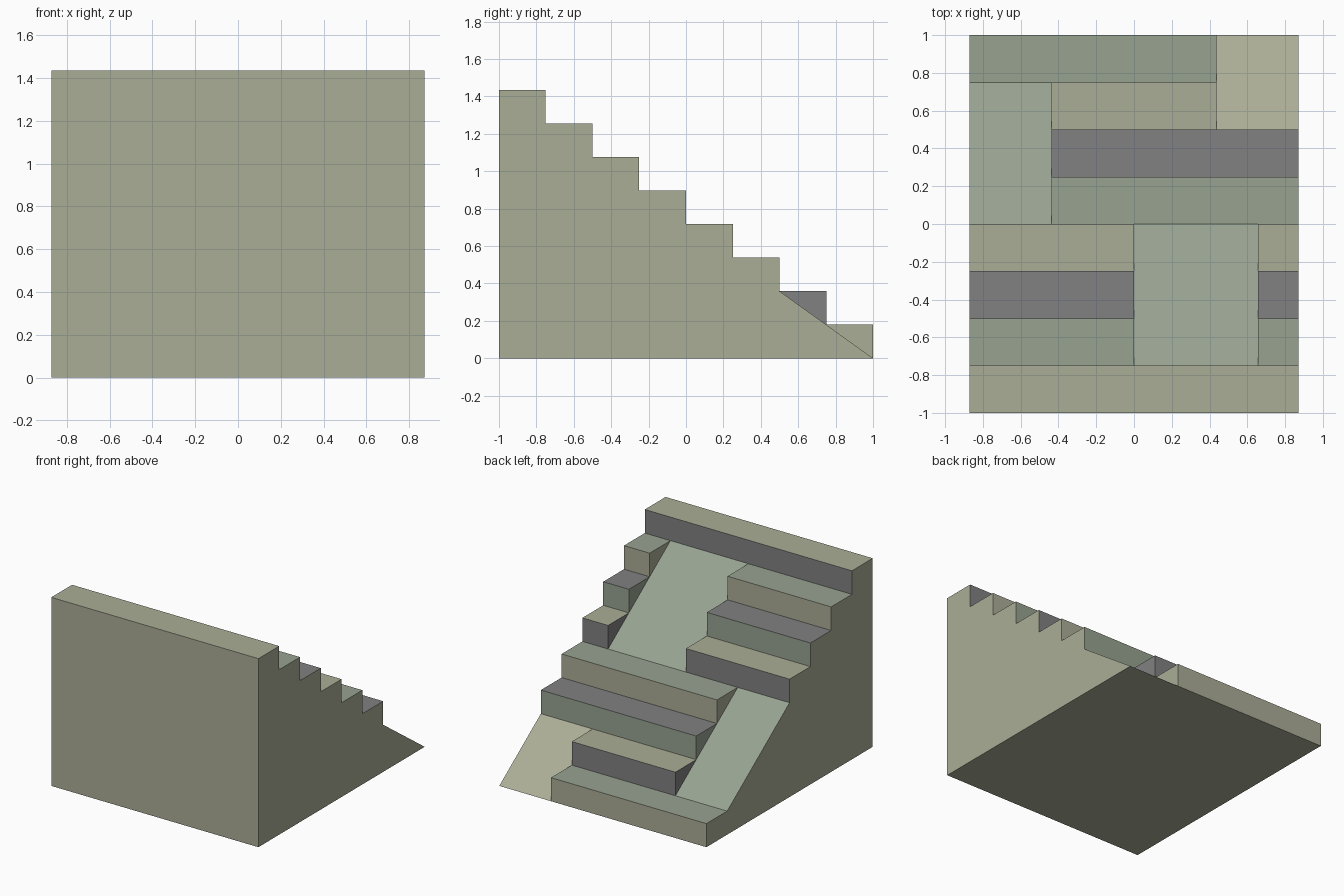
import bpy

if "Cube" in bpy.data.objects:
    bpy.data.objects.remove(bpy.data.objects["Cube"])

W, H, N = 0.872, 1.435, 8          # half width, height, number of steps
D, R = 2.0 / N, H / N              # tread depth, riser height

# ramps: x start, x end, first step, last step (counted from the bottom)
RAMPS = [(W / 2, W, 0, 1), (-W, -W / 2, 1, 3), (0.0, 0.656, 4, 6)]


def material(name, rgb):
    m = bpy.data.materials.new(name)
    m.diffuse_color = (*rgb, 1)
    m.use_nodes = True
    m.node_tree.nodes["Principled BSDF"].inputs["Base Color"].default_value = m.diffuse_color
    return m


MATS = [material("olive_stone", (0.41, 0.42, 0.31)),
        material("grey_stone", (0.22, 0.22, 0.225)),
        material("green_stone", (0.31, 0.36, 0.28))]
OLIVE, GREY, GREEN = range(3)


def build(name, faces):
    """Make an object from (corner list, material index) pairs."""
    verts, index, polys = [], {}, []
    for corners, _ in faces:
        poly = []
        for c in corners:
            key = tuple(round(v, 5) for v in c)
            if key not in index:
                index[key] = len(verts)
                verts.append(key)
            poly.append(index[key])
        polys.append(poly)
    me = bpy.data.meshes.new(name)
    me.from_pydata(verts, [], polys)
    for m in MATS:
        me.materials.append(m)
    for p, (_, mat) in zip(me.polygons, faces):
        p.material_index = mat
    ob = bpy.data.objects.new(name, me)
    bpy.context.collection.objects.link(ob)


# wedge body: front wall, underside and two triangular sides
side = [(1, 0), (-1, H), (-1, 0)]
build("wedge_body", [
    ([(-W, -1, 0), (W, -1, 0), (W, -1, H), (-W, -1, H)], OLIVE),
    ([(-W, 1, 0), (W, 1, 0), (W, -1, 0), (-W, -1, 0)], OLIVE),
    ([(W, y, z) for y, z in side], OLIVE),
    ([(-W, y, z) for y, z in reversed(side)], OLIVE)])

# steps: split wherever a ramp crosses them, open where they sit on the wedge
for k in range(N):
    y, z, top = 1 - k * D, k * R, (k + 1) * R
    riser = (OLIVE, GREY, GREEN)[k % 3]
    tread = (GREEN, OLIVE, GREY)[k % 3]
    spans, x = [], -W
    for a, b in sorted((r[0], r[1]) for r in RAMPS if r[2] <= k <= r[3]):
        spans.append((x, a))
        x = b
    spans.append((x, W))
    faces = []
    for a, b in spans:
        if b - a < 1e-4:
            continue
        tri = [(y, z), (y, top), (y - D, top)]
        faces += [
            ([(a, y - D, top), (b, y - D, top), (b, y, top), (a, y, top)], tread),
            ([(b, y, z), (a, y, z), (a, y, top), (b, y, top)], riser),
            ([(b, *p) for p in tri], OLIVE if b == W else riser),
            ([(a, *p) for p in reversed(tri)], OLIVE if a == -W else riser)]
    build(f"step_{k + 1}", faces)

# ramps: sloping surfaces zigzagging up the stairs
for i, (a, b, lo, hi) in enumerate(RAMPS):
    y0, z0 = 1 - lo * D, lo * R
    y1, z1 = 1 - (hi + 1) * D, (hi + 1) * R
    build(f"ramp_{i + 1}", [([(a, y1, z1), (b, y1, z1), (b, y0, z0), (a, y0, z0)],
                             OLIVE if i == 0 else GREEN)])
